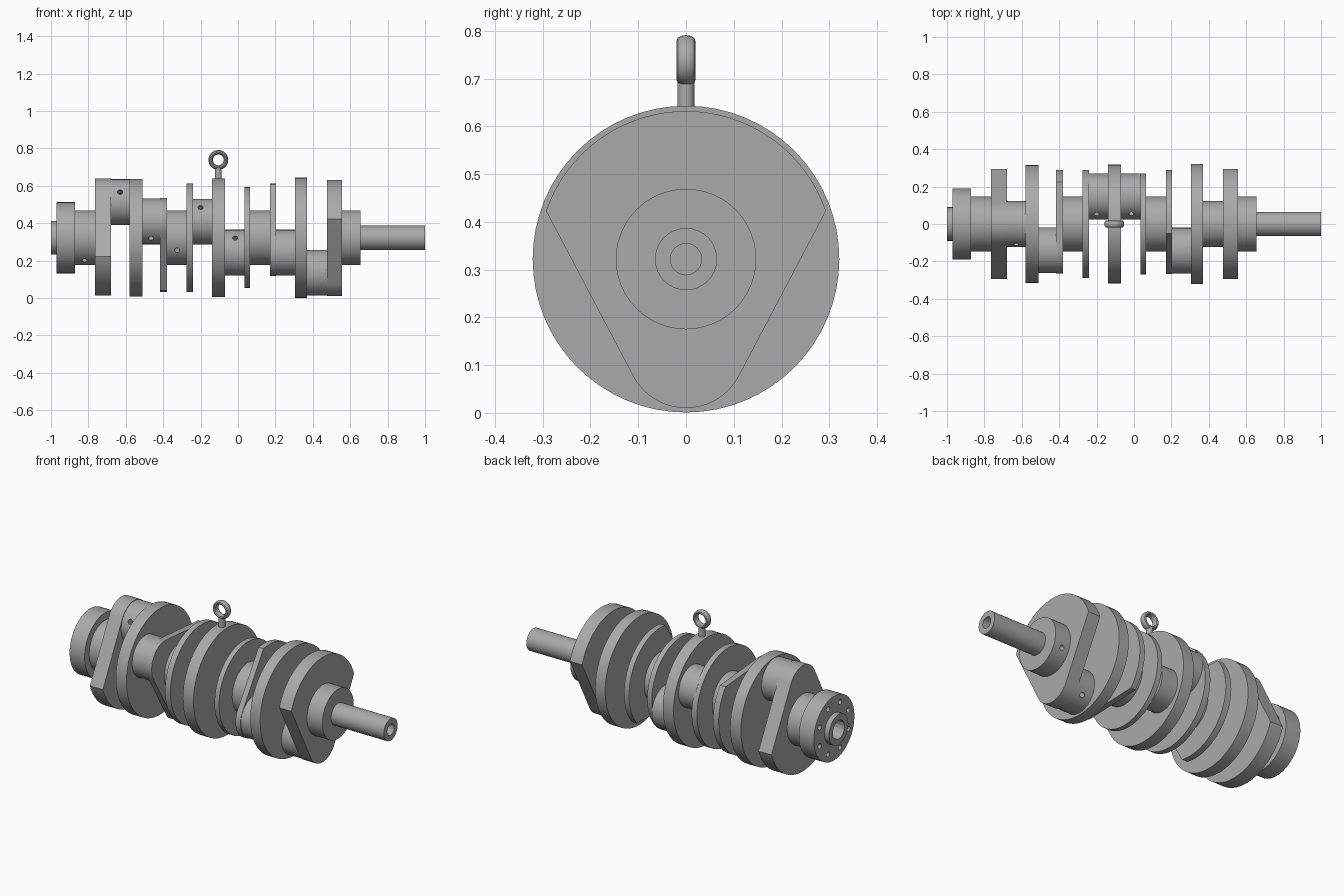
import bpy, math
from mathutils import Vector

if "Cube" in bpy.data.objects:
    bpy.data.objects.remove(bpy.data.objects["Cube"])

AXIS = 0.322          # height of the rotation axis
PIN_R, MAIN_R = 0.122, 0.147

steel = bpy.data.materials.new("grey_steel")
steel.use_nodes = True
steel.diffuse_color = (0.4, 0.4, 0.4, 1)
steel.node_tree.nodes["Principled BSDF"].inputs["Base Color"].default_value = (0.4, 0.4, 0.4, 1)


def finish(obj, name):
    obj.name = name
    obj.data.materials.clear()
    obj.data.materials.append(steel)
    bpy.ops.object.select_all(action='DESELECT')
    obj.select_set(True)
    bpy.context.view_layer.objects.active = obj
    bpy.ops.object.shade_smooth_by_angle(angle=math.radians(30))
    return obj


def prism(name, outline, x0, x1):
    """Extrude a closed (y, z) outline along x."""
    n = len(outline)
    verts = [(x, y, z) for x in (x0, x1) for y, z in outline]
    faces = [[i, (i + 1) % n, n + (i + 1) % n, n + i][::-1] for i in range(n)]
    faces += [list(range(n)), list(range(n, 2 * n))[::-1]]
    faces = [f[::-1] for f in faces]
    mesh = bpy.data.meshes.new(name)
    mesh.from_pydata(verts, [], faces)
    obj = bpy.data.objects.new(name, mesh)
    bpy.context.collection.objects.link(obj)
    return finish(obj, name)


def arc(cy, cz, r, start, end, n):
    angles = [math.radians(start + (end - start) * i / n) for i in range(n + 1)]
    return [(cy + r * math.cos(a), cz + r * math.sin(a)) for a in angles]


def disc(name, x0, x1, r, y=0.0, z=AXIS, n=48):
    return prism(name, arc(y, z, r, 0, 360, n)[:-1], x0, x1)


def tapered_web(name, x0, x1, r, pin):
    """Counterweight arc whose straight flanks run to a round cap on the pin."""
    toward = math.degrees(math.atan2(pin[1] - AXIS, pin[0]))
    outline = arc(0, AXIS, r, toward + 109, toward + 251, 32)
    outline += arc(pin[0], pin[1], PIN_R + 0.003, toward - 62, toward + 62, 16)
    return prism(name, outline, x0, x1)


def drill(obj, start, end, r):
    start, end = Vector(start), Vector(end)
    bpy.ops.mesh.primitive_cylinder_add(vertices=16, radius=r, depth=(end - start).length,
                                        location=(start + end) / 2)
    cutter = bpy.context.object
    cutter.rotation_euler = (end - start).to_track_quat('Z', 'Y').to_euler()
    mod = obj.modifiers.new("hole", 'BOOLEAN')
    mod.operation, mod.object, mod.solver = 'DIFFERENCE', cutter, 'EXACT'
    bpy.ops.object.select_all(action='DESELECT')
    bpy.context.view_layer.objects.active = obj
    obj.select_set(True)
    while obj.modifiers[0] != mod:
        bpy.ops.object.modifier_move_up(modifier=mod.name)
    bpy.ops.object.modifier_apply(modifier=mod.name)
    bpy.data.objects.remove(cutter)


def oil_hole(obj, x, y, z, r, angle):
    a = math.radians(angle)
    d = Vector((0, math.cos(a), math.sin(a)))
    c = Vector((x, y, z))
    drill(obj, c + d * (r - 0.05), c + d * (r + 0.03), 0.014)


# Crank pins: x range, centre y and z, oil hole x and angle
pins = [
    (-0.69, -0.57, 0.0, 0.513, -0.63, 154),
    (-0.52, -0.38, -0.14, 0.409, -0.465, 228),
    (-0.25, -0.13, 0.147, 0.408, -0.2, 141),
    (-0.08, 0.035, 0.147, 0.243, -0.015, 140),
    (0.19, 0.31, -0.142, 0.243, 0.25, -40),
    (0.36, 0.48, 0.0, 0.135, 0.43, -40),
]
for i, (x0, x1, y, z, hx, ha) in enumerate(pins):
    pin = disc(f"crank_pin_{i + 1}", x0, x1, PIN_R, y, z)
    oil_hole(pin, hx, y, z, PIN_R, ha)

# Main journals
mains = [(-0.88, -0.755, -0.82, 236), (-0.39, -0.265, -0.325, 207),
         (0.055, 0.18, 0.12, -40), (0.545, 0.655, 0.6, -25)]
for i, (x0, x1, hx, ha) in enumerate(mains):
    journal = disc(f"main_journal_{i + 1}", x0, x1, MAIN_R)
    oil_hole(journal, hx, 0, AXIS, MAIN_R, ha)

# Round webs
for name, x0, x1, r in [("front_pair_web", -0.58, -0.51, 0.315), ("middle_thin_web_1", -0.275, -0.24, 0.29),
                        ("middle_pair_web", -0.14, -0.07, 0.317), ("middle_thin_web_2", 0.035, 0.065, 0.27),
                        ("rear_pair_web", 0.305, 0.37, 0.321)]:
    disc(name, x0, x1, r, n=64)

# Tapered counterweight webs
for name, x0, x1, r, k in [("end_web_1", -0.765, -0.68, 0.31, 0), ("thin_counterweight_1", -0.417, -0.38, 0.29, 1),
                           ("thin_counterweight_2", 0.17, 0.203, 0.29, 4), ("end_web_2", 0.475, 0.555, 0.31, 5)]:
    tapered_web(name, x0, x1, r, pins[k][2:4])

# Drive flange with bolt circle and pilot bore
flange = disc("flange", -0.97, -0.872, 0.19)
for i in range(8):
    a = math.radians(45 * i + 22.5)
    y, z = 0.145 * math.cos(a), AXIS + 0.145 * math.sin(a)
    drill(flange, (-1.02, y, z), (-0.9, y, z), 0.015)
boss = disc("flange_boss", -1.0, -0.965, 0.09)
for part in (flange, boss):
    drill(part, (-1.05, 0, AXIS), (-0.92, 0, AXIS), 0.055)

# Nose shaft with end bore
nose = disc("nose_shaft", 0.645, 1.0, 0.065, n=32)
drill(nose, (0.9, 0, AXIS), (1.05, 0, AXIS), 0.033)

# Lifting eye on the middle web
bpy.ops.mesh.primitive_cylinder_add(vertices=24, radius=0.018, depth=0.08, location=(-0.105, 0, 0.66))
finish(bpy.context.object, "eye_stem")
bpy.ops.mesh.primitive_torus_add(major_segments=32, minor_segments=12, major_radius=0.041,
                                 minor_radius=0.012, location=(-0.105, 0, 0.738),
                                 rotation=(math.pi / 2, 0, 0))
ring = bpy.context.object
ring.scale.z = 1.65
finish(ring, "eye_ring")
